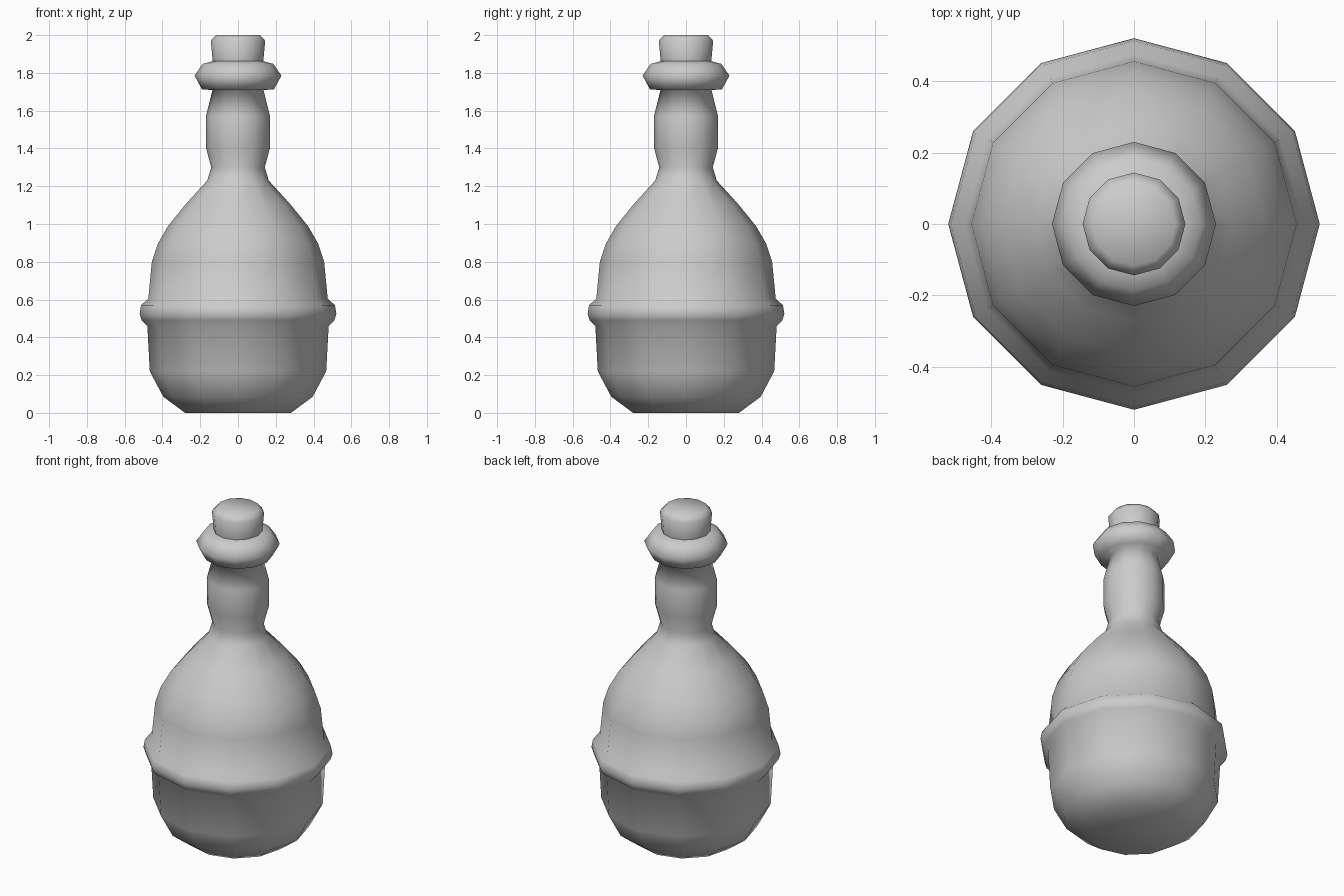
import bpy, bmesh
from math import cos, sin, tau

if "Cube" in bpy.data.objects:
    bpy.data.objects.remove(bpy.data.objects["Cube"])

SIDES = 12

def lathe(name, profile):
    """Revolve (radius, height) points around z; a zero radius closes to a pole."""
    bm = bmesh.new()
    rings = []
    for r, z in profile:
        if r == 0:
            rings.append([bm.verts.new((0, 0, z))] * SIDES)
        else:
            rings.append([bm.verts.new((r * cos(tau * i / SIDES), r * sin(tau * i / SIDES), z))
                          for i in range(SIDES)])
    for a, b in zip(rings, rings[1:]):
        for i in range(SIDES):
            j = (i + 1) % SIDES
            bm.faces.new(dict.fromkeys((a[i], a[j], b[j], b[i])))
    bmesh.ops.recalc_face_normals(bm, faces=bm.faces)
    for f in bm.faces:
        f.smooth = True
    mesh = bpy.data.meshes.new(name)
    bm.to_mesh(mesh)
    bm.free()
    ob = bpy.data.objects.new(name, mesh)
    bpy.context.collection.objects.link(ob)
    return ob

# Flask: rounded base, raised belt, shoulder, swelling neck and lip
lathe("bottle", [
    (0, 0), (0.28, 0), (0.395, 0.085), (0.467, 0.22), (0.48, 0.46),
    (0.51, 0.49), (0.521, 0.525), (0.513, 0.57), (0.475, 0.605),
    (0.456, 0.80), (0.425, 0.895), (0.37, 0.99), (0.275, 1.107),
    (0.163, 1.23), (0.142, 1.30), (0.17, 1.405), (0.17, 1.57), (0.135, 1.71),
    (0.19, 1.712), (0.23, 1.785), (0.187, 1.848), (0.13, 1.863), (0, 1.863)])

# Tapered cork
lathe("cork_stopper", [
    (0, 1.80), (0.125, 1.80), (0.134, 1.86), (0.144, 1.97), (0.117, 2.0), (0, 2.0)])
